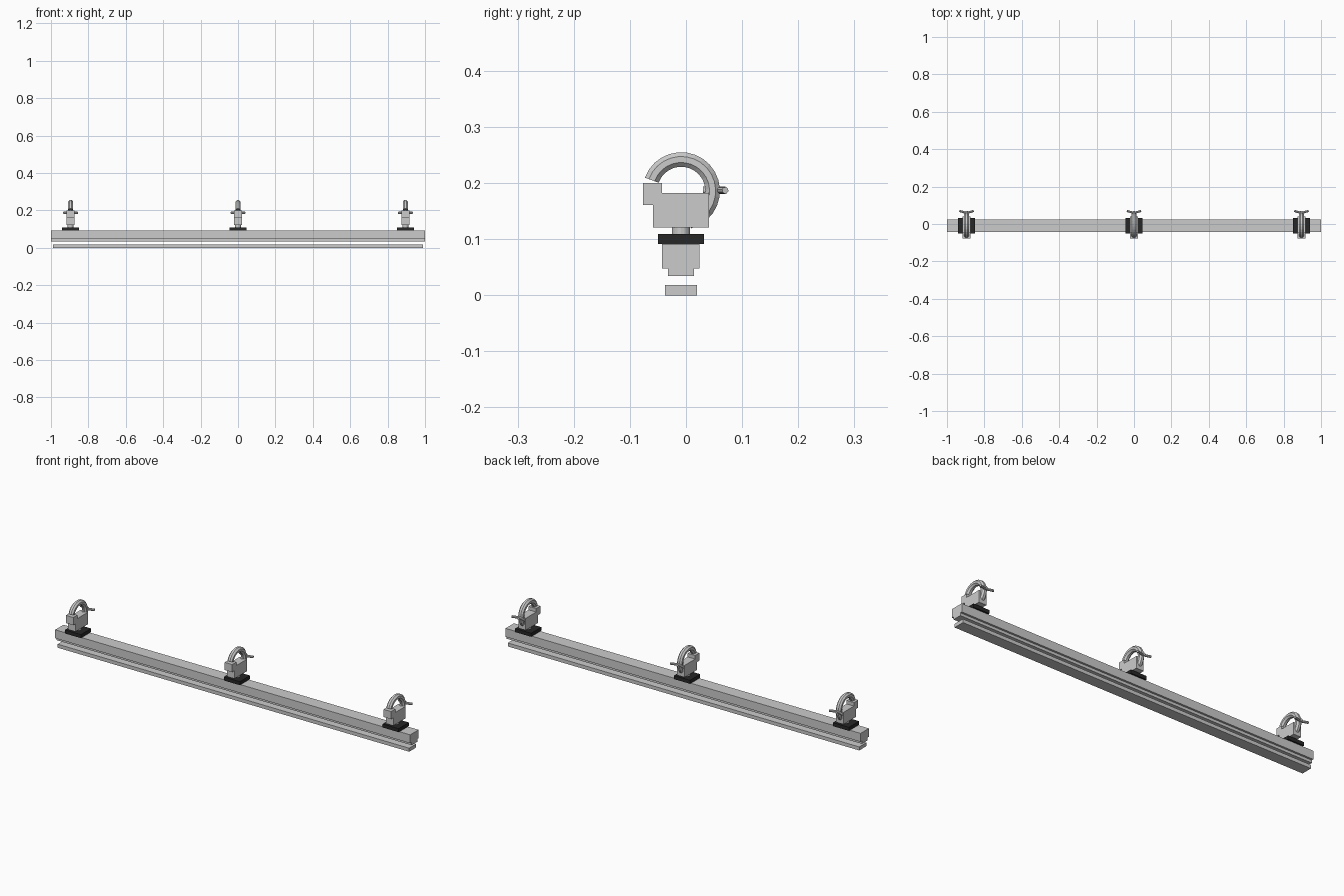
import bpy, bmesh, math
from mathutils import Vector

if "Cube" in bpy.data.objects:
    bpy.data.objects.remove(bpy.data.objects["Cube"])


def material(name, color):
    m = bpy.data.materials.new(name)
    m.diffuse_color = color
    m.use_nodes = True
    m.node_tree.nodes["Principled BSDF"].inputs["Base Color"].default_value = m.diffuse_color
    return m


BLACK = material("black_rubber", (0.02, 0.02, 0.02, 1))
PALE = material("pale_lens", (0.9, 0.9, 0.92, 1))


def finish(name, bm, mat=None):
    bmesh.ops.recalc_face_normals(bm, faces=bm.faces)
    me = bpy.data.meshes.new(name)
    bm.to_mesh(me)
    bm.free()
    ob = bpy.data.objects.new(name, me)
    bpy.context.collection.objects.link(ob)
    if mat:
        me.materials.append(mat)
    return ob


def extrude_x(name, profile, x0, x1, mat=None):
    """Extrude a (y, z) outline along x."""
    bm = bmesh.new()
    face = bm.faces.new([bm.verts.new((x0, y, z)) for y, z in profile])
    out = bmesh.ops.extrude_face_region(bm, geom=[face])
    moved = [v for v in out["geom"] if isinstance(v, bmesh.types.BMVert)]
    bmesh.ops.translate(bm, verts=moved, vec=(x1 - x0, 0, 0))
    return finish(name, bm, mat)


def rect(y0, y1, z0, z1):
    return [(y0, z0), (y1, z0), (y1, z1), (y0, z1)]


def cylinder(name, start, end, r, sides=12):
    a, b = Vector(start), Vector(end)
    bm = bmesh.new()
    bmesh.ops.create_cone(bm, cap_ends=True, segments=sides, radius1=r,
                          radius2=r, depth=(b - a).length)
    bmesh.ops.rotate(bm, verts=bm.verts,
                     matrix=Vector((0, 0, 1)).rotation_difference(b - a).to_matrix())
    bmesh.ops.translate(bm, verts=bm.verts, vec=(a + b) / 2)
    return finish(name, bm)


def hook(name, x, cy, cz, radius, tube, a0, a1, steps=18, sides=8):
    """Round bar swept along an arc in the y-z plane."""
    bm = bmesh.new()
    rings = []
    for i in range(steps + 1):
        a = math.radians(a0 + (a1 - a0) * i / steps)
        ring = []
        for k in range(sides):
            t = math.tau * (k + 0.5) / sides
            r = radius + tube * math.cos(t) / math.cos(math.pi / sides)
            ring.append(bm.verts.new((x + tube * 1.1 * math.sin(t),
                                      cy + r * math.cos(a), cz + r * math.sin(a))))
        rings.append(ring)
    for p, q in zip(rings, rings[1:]):
        for k in range(sides):
            n = (k + 1) % sides
            bm.faces.new((p[k], p[n], q[n], q[k]))
    bm.faces.new(rings[0])
    bm.faces.new(rings[-1])
    return finish(name, bm)


# long housing with stepped underside
extrude_x("housing", [(-0.032, 0.034), (0.014, 0.034), (0.014, 0.048), (0.024, 0.048),
                      (0.024, 0.091), (-0.043, 0.091), (-0.043, 0.048), (-0.032, 0.048)],
          -1, 1)

# separate lens strip below the housing
extrude_x("lens_strip", rect(-0.037, 0.02, 0, 0.018), -0.99, 0.99, PALE)

# clamp jaw outline with raised front lug
JAW = [(-0.059, 0.121), (0.041, 0.121), (0.041, 0.182), (-0.043, 0.182),
       (-0.043, 0.2), (-0.077, 0.2), (-0.077, 0.161), (-0.059, 0.161)]

for i, x in enumerate((-0.895, 0, 0.895), 1):
    # mounting pad and neck
    extrude_x(f"mount_pad_{i}", rect(-0.05, 0.032, 0.091, 0.109), x - 0.045, x + 0.045, BLACK)
    cylinder(f"clamp_neck_{i}", (x, -0.009, 0.107), (x, -0.009, 0.123), 0.016, 16)
    # jaw and curved hook
    extrude_x(f"clamp_jaw_{i}", JAW, x - 0.021, x + 0.021)
    hook(f"clamp_hook_{i}", x, -0.0085, 0.186, 0.056, 0.013, 160, -75)
    # wing bolt at the back
    cylinder(f"wing_bolt_{i}", (x, 0.03, 0.187), (x, 0.07, 0.187), 0.0065)
    for side, s in (("left", -1), ("right", 1)):
        wing = cylinder(f"wing_{side}_{i}", (x + s * 0.004, 0.06, 0.187),
                        (x + s * 0.038, 0.07, 0.187), 0.006, 8)
